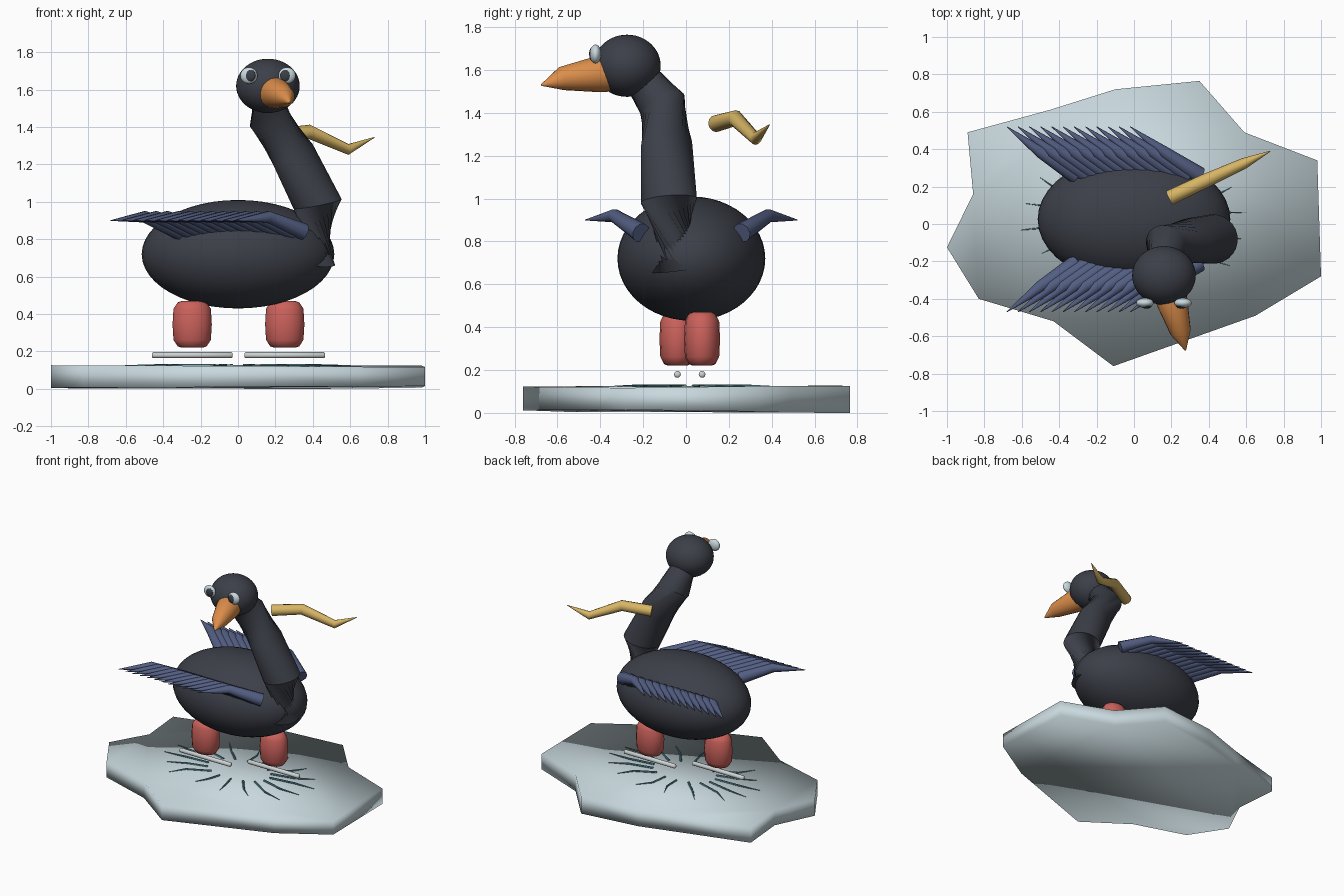
import bpy, bmesh, math, random
from math import sin, cos, tau
from mathutils import Vector, Matrix

random.seed(4)
cube = bpy.data.objects.get("Cube")
if cube:
    bpy.data.objects.remove(cube)


def material(name, rgb):
    m = bpy.data.materials.new(name)
    m.use_nodes = True
    color = (*rgb, 1)
    m.diffuse_color = color
    bsdf = m.node_tree.nodes["Principled BSDF"]
    bsdf.inputs["Base Color"].default_value = color
    bsdf.inputs["Roughness"].default_value = 0.7
    return m


charcoal = material("charcoal", (0.045, 0.05, 0.065))
slate_blue = material("slate blue", (0.085, 0.11, 0.22))
orange = material("orange", (0.72, 0.27, 0.07))
straw = material("straw yellow", (0.68, 0.46, 0.13))
coral = material("coral red", (0.6, 0.12, 0.105))
ice = material("pale ice", (0.58, 0.69, 0.73))
teal = material("crack teal", (0.08, 0.24, 0.28))
off_white = material("off white", (0.62, 0.65, 0.65))


def finish(name, bm, mat, angle=50):
    bmesh.ops.recalc_face_normals(bm, faces=bm.faces)
    mesh = bpy.data.meshes.new(name)
    bm.to_mesh(mesh)
    bm.free()
    mesh.materials.append(mat)
    ob = bpy.data.objects.new(name, mesh)
    bpy.context.collection.objects.link(ob)
    bpy.ops.object.select_all(action='DESELECT')
    ob.select_set(True)
    bpy.context.view_layer.objects.active = ob
    if angle:
        bpy.ops.object.shade_smooth_by_angle(angle=math.radians(angle))
    else:
        bpy.ops.object.shade_smooth()
    return ob


def ellipsoid(name, center, radii, mat):
    bm = bmesh.new()
    bmesh.ops.create_uvsphere(
        bm, u_segments=40, v_segments=24, radius=1,
        matrix=Matrix.Translation(center) @ Matrix.Diagonal((*radii, 1)))
    return finish(name, bm, mat)


def add_tube(bm, path, radii, sides):
    """Capped tube with a radius at every path point."""
    pts = [Vector(p) for p in path]
    rings = []
    for i, (p, r) in enumerate(zip(pts, radii)):
        before = (p - pts[i - 1]).normalized() if i else Vector()
        after = (pts[i + 1] - p).normalized() if i < len(pts) - 1 else Vector()
        turn = (before + after).to_track_quat('Z', 'Y')
        rings.append([bm.verts.new(p + turn @ Vector((r * cos(tau * k / sides), r * sin(tau * k / sides), 0)))
                      for k in range(sides)])
    for a, b in zip(rings, rings[1:]):
        for k in range(sides):
            n = (k + 1) % sides
            bm.faces.new((a[k], a[n], b[n], b[k]))
    bm.faces.new(rings[0][::-1])
    bm.faces.new(rings[-1])


def tubes(name, paths, radii, mat, sides=12):
    bm = bmesh.new()
    for path in paths:
        add_tube(bm, path, radii, sides)
    return finish(name, bm, mat)


# Body, neck and head
ellipsoid("body", (0.0, 0.025, 0.72), (0.515, 0.345, 0.29), charcoal)
tubes("neck", [[(0.4, -0.04, 0.67), (0.425, -0.08, 0.99), (0.295, -0.09, 1.25),
                (0.17, -0.11, 1.44), (0.16, -0.24, 1.6)]],
      (0.12, 0.132, 0.12, 0.112, 0.08), charcoal, 24)
ellipsoid("head", (0.16, -0.275, 1.62), (0.17, 0.157, 0.145), charcoal)
tubes("beak", [[(0.18, -0.32, 1.585), (0.205, -0.42, 1.58),
                (0.25, -0.58, 1.56), (0.275, -0.675, 1.53)]],
      (0.085, 0.083, 0.055, 0.004), orange, 20)

# Eyes
for side, name in ((-1, "right"), (1, "left")):
    ellipsoid(name + "_eye", (0.16 + side * 0.102, -0.422, 1.675), (0.046, 0.026, 0.044), ice)
    ellipsoid(name + "_pupil", (0.16 + side * 0.094, -0.438, 1.675), (0.029, 0.014, 0.031), charcoal)

# Wings: rows of bent, tapering feathers on both flanks
for side, name in ((-1, "front"), (1, "back")):
    feathers = []
    for i in range(12):
        x = i * 0.06
        feathers.append([(px + x, 0.025 + side * py, pz) for px, py, pz in
                         ((-0.31, 0.235, 0.84), (-0.5, 0.36, 0.92), (-0.68, 0.495, 0.9))])
    tubes(name + "_wing", feathers, (0.046, 0.032, 0.002), slate_blue, 10)

# Floating plume behind the neck
tubes("plume", [[(0.19, 0.14, 1.35), (0.38, 0.23, 1.375), (0.59, 0.325, 1.28), (0.73, 0.39, 1.345)]],
      (0.04, 0.038, 0.029, 0.002), straw)

# Legs and feet
for name, x, y in (("right", -0.245, -0.04), ("left", 0.25, 0.075)):
    bm = bmesh.new()
    add_tube(bm, [(0, 0, z) for z in (0.22, 0.228, 0.262, 0.345, 0.428, 0.462, 0.47)],
             (0.055, 0.078, 0.1, 0.105, 0.1, 0.078, 0.055), 16)
    for v in bm.verts:
        v.co.y *= 0.8
        v.co += Vector((x, y, 0))
    finish(name + "_leg", bm, coral)
    tubes(name + "_foot", [[(x + s, y, 0.18) for s in (-0.216, -0.21, 0.21, 0.216)]],
          (0.009, 0.016, 0.016, 0.009), off_white)

# Ice floe
outline = [(-0.89, 0.49), (-0.45, 0.61), (-0.1, 0.72), (0.35, 0.765), (0.59, 0.49), (0.98, 0.34),
           (1.0, -0.28), (0.65, -0.49), (-0.11, -0.76), (-0.43, -0.52), (-0.83, -0.4),
           (-1.0, -0.125), (-0.86, 0.16)]
bm = bmesh.new()
low = [bm.verts.new((x, y, random.uniform(0, 0.016))) for x, y in outline]
low[3].co.z = 0
top = [bm.verts.new((x, y, random.uniform(0.114, 0.128))) for x, y in outline]
bm.faces.new(low)
bm.faces.new(top)
for i in range(len(outline)):
    j = (i + 1) % len(outline)
    bm.faces.new((low[i], low[j], top[j], top[i]))
finish("ice_floe", bm, ice, 0)

# Cracks radiating over the ice
cracks = []
for i in range(16):
    a = tau * (i + 0.33) / 16
    reach = random.uniform(0.9, 1.04)
    bend = random.uniform(-0.12, 0.12)
    cracks.append([(0.62 * r * cos(a + b), 0.015 + 0.375 * r * sin(a + b), 0.126)
                   for r, b in ((0.4, 0), (0.72 * reach, bend), (reach, 0))])
tubes("ice_cracks", cracks, (0.008, 0.007, 0.001), teal, 6)
